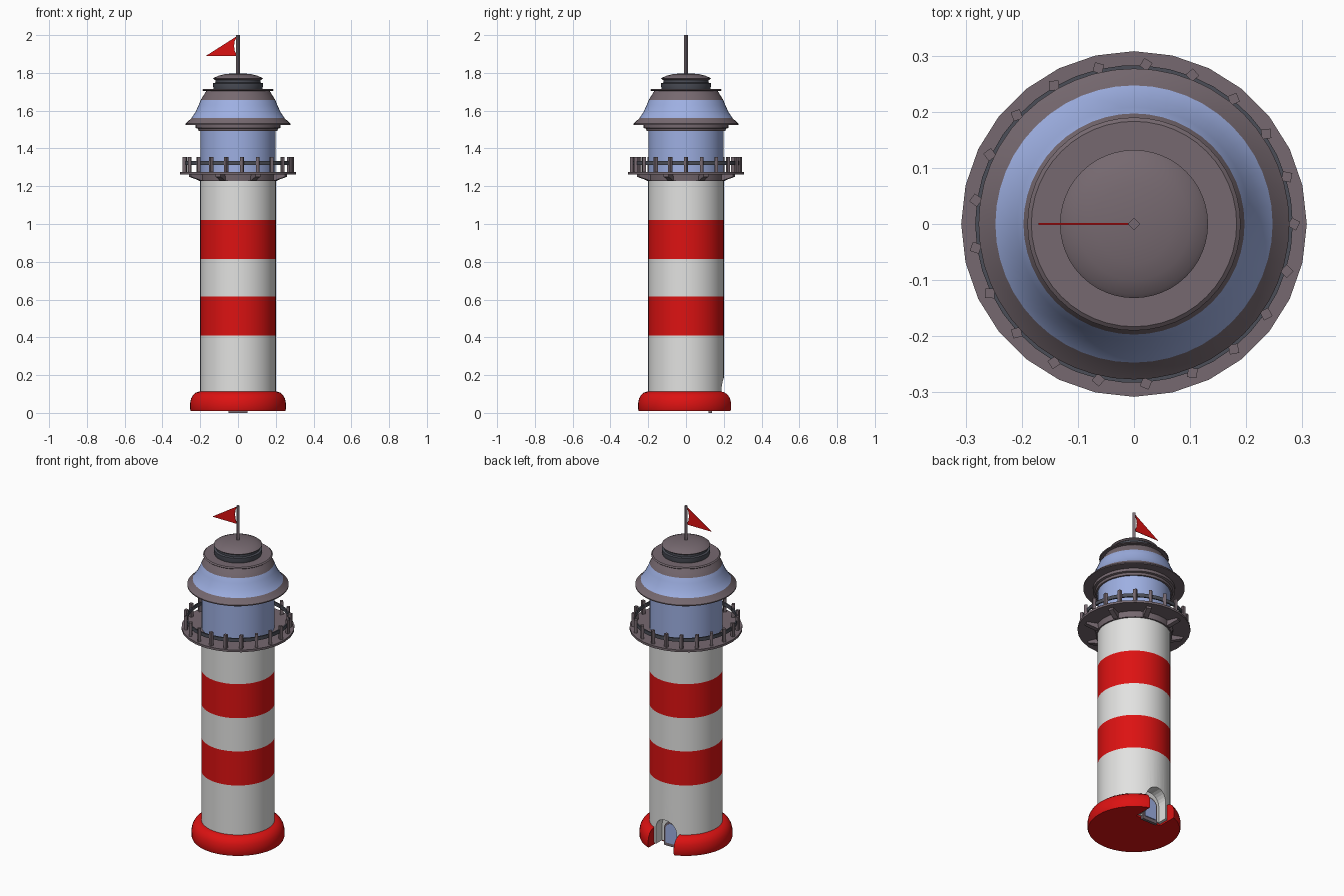
import bpy, bmesh, math
from mathutils import Matrix, Vector

if "Cube" in bpy.data.objects:
    bpy.data.objects.remove(bpy.data.objects["Cube"])


def material(name, rgb):
    m = bpy.data.materials.new(name)
    m.diffuse_color = (*rgb, 1)
    m.use_nodes = True
    m.node_tree.nodes["Principled BSDF"].inputs["Base Color"].default_value = m.diffuse_color
    return m


WHITE = material("white paint", (0.76, 0.76, 0.75))
RED = material("red paint", (0.72, 0.006, 0.006))
BLUE = material("pale blue glass", (0.34, 0.43, 0.76))
BROWN = material("grey brown metal", (0.18, 0.14, 0.16))
SLATE = material("dark slate", (0.07, 0.075, 0.095))


def finish(name, bm, mats, smooth=True):
    bmesh.ops.recalc_face_normals(bm, faces=bm.faces)
    me = bpy.data.meshes.new(name)
    bm.to_mesh(me)
    bm.free()
    for m in mats:
        me.materials.append(m)
    ob = bpy.data.objects.new(name, me)
    bpy.context.collection.objects.link(ob)
    if smooth:
        bpy.ops.object.select_all(action='DESELECT')
        ob.select_set(True)
        bpy.context.view_layer.objects.active = ob
        bpy.ops.object.shade_smooth_by_angle(angle=math.radians(32))
    return ob


def lathe(name, profile, mats, bands=None, sides=48, closed=False):
    """Spin an (r, z) profile; bands gives the material index of each segment."""
    bm = bmesh.new()
    rings = [[bm.verts.new((r * math.cos(a), r * math.sin(a), z))
              for a in (2 * math.pi * i / sides for i in range(sides))]
             for r, z in profile]
    pairs = list(zip(rings, rings[1:]))
    if closed:
        pairs.append((rings[-1], rings[0]))
    for k, (lo, hi) in enumerate(pairs):
        for i in range(sides):
            j = (i + 1) % sides
            f = bm.faces.new((lo[i], lo[j], hi[j], hi[i]))
            f.material_index = bands[k] if bands else 0
    if not closed:
        bm.faces.new(rings[0]).material_index = bands[0] if bands else 0
        bm.faces.new(rings[-1]).material_index = bands[-1] if bands else 0
    return finish(name, bm, mats)


def prism(name, outline, y0, y1, mat, smooth=False):
    """Extrude an (x, z) outline along y."""
    bm = bmesh.new()
    f = bm.faces.new([bm.verts.new((x, y0, z)) for x, z in outline])
    ext = bmesh.ops.extrude_face_region(bm, geom=[f])
    bmesh.ops.translate(bm, vec=(0, y1 - y0, 0),
                        verts=[g for g in ext['geom'] if isinstance(g, bmesh.types.BMVert)])
    return finish(name, bm, [mat], smooth)


def arch(w, z0, top, steps=12):
    """Round-headed doorway outline."""
    pts = [(-w, z0), (w, z0)]
    return pts + [(w * math.cos(math.pi * i / steps), top - w + w * math.sin(math.pi * i / steps))
                  for i in range(steps + 1)]


def cut(target, cutter):
    mod = target.modifiers.new("doorway", 'BOOLEAN')
    mod.object = cutter
    mod.operation = 'DIFFERENCE'
    mod.solver = 'EXACT'
    bpy.context.view_layer.objects.active = target
    bpy.ops.object.modifier_apply(modifier=mod.name)
    bpy.data.objects.remove(cutter)


# Striped tower with arched doorway at the back
tower = lathe("tower", [(0.2, z) for z in (0.02, 0.41, 0.615, 0.815, 1.02, 1.265)],
              [WHITE, RED], [0, 1, 0, 1, 0])
cut(tower, prism("tower_cutter", arch(0.068, -0.1, 0.185), 0.13, 0.4, WHITE))

# Rounded red footing with a gap in front of the door
base = lathe("base", [(0.25, 0.01), (0.254, 0.02), (0.254, 0.05), (0.249, 0.075),
                      (0.238, 0.095), (0.222, 0.108), (0.205, 0.113), (0.19, 0.113)], [RED])
cut(base, prism("base_cutter", [(-0.085, -0.1), (0.085, -0.1), (0.085, 0.3), (-0.085, 0.3)],
                0.12, 0.4, RED))

# Door
prism("door_frame", arch(0.05, 0.0, 0.15), 0.12, 0.137, BROWN)
prism("door_panel", arch(0.038, 0.02, 0.138), 0.13, 0.142, BLUE)

# Balcony deck, collar and rail
lathe("balcony_collar", [(0.2, 1.228), (0.208, 1.228), (0.212, 1.262), (0.2, 1.262)],
      [BROWN], closed=True)
lathe("balcony_deck", [(0.308, 1.262), (0.308, 1.275)], [BROWN], sides=28)
lathe("balcony_rail", [(0.275, 1.312), (0.283, 1.312), (0.283, 1.333), (0.275, 1.333)],
      [SLATE], sides=42, closed=True)

# Railing posts
bm = bmesh.new()
for i in range(21):
    m = (Matrix.Rotation(2 * math.pi * i / 21, 4, 'Z') @ Matrix.Translation((0.285, 0, 1.313))
         @ Matrix.Rotation(0.3, 4, 'Z'))
    bmesh.ops.create_cone(bm, cap_ends=True, segments=4, radius1=0.012, radius2=0.012,
                          depth=0.084, matrix=m)
finish("railing_posts", bm, [BROWN], False)

# Wedge brackets under the deck
bm = bmesh.new()
for i in range(8):
    rot = Matrix.Rotation(2 * math.pi * i / 8 + math.pi / 8, 4, 'Z')
    sides = [[bm.verts.new(rot @ Vector((r, y, z)))
              for r, z in ((0.195, 1.23), (0.215, 1.23), (0.275, 1.25), (0.275, 1.264), (0.195, 1.264))]
             for y in (-0.014, 0.014)]
    bm.faces.new(sides[0])
    bm.faces.new(sides[1])
    for k in range(5):
        n = (k + 1) % 5
        bm.faces.new((sides[0][k], sides[0][n], sides[1][n], sides[1][k]))
finish("balcony_brackets", bm, [BROWN], False)

# Lantern room
lathe("lantern_glass", [(0.199, 1.27), (0.199, 1.495)], [BLUE])
lathe("lantern_collar", [(0.208, 1.492), (0.212, 1.505), (0.224, 1.508), (0.224, 1.53)], [BROWN])

# Flared roof with a glazed band
lathe("roof", [(0.2, 1.525), (0.277, 1.525), (0.277, 1.531), (0.247, 1.56), (0.224, 1.595),
               (0.208, 1.63), (0.197, 1.657), (0.183, 1.68), (0.165, 1.708)],
      [BROWN, BLUE], [0, 0, 0, 1, 1, 1, 0, 0])
lathe("roof_rim", [(0.186, 1.705), (0.19, 1.709), (0.183, 1.715)], [BROWN])

# Vent and domed cap
lathe("roof_vent", [(0.128, 1.712), (0.132, 1.73), (0.132, 1.745), (0.12, 1.748), (0.12, 1.768)], [SLATE])
lathe("roof_cap", [(0.122, 1.762), (0.132, 1.769), (0.125, 1.775), (0.1, 1.786),
                   (0.07, 1.793), (0.035, 1.797), (0.008, 1.798)], [BROWN])

# Flagpole and pennant
bm = bmesh.new()
bmesh.ops.create_cone(bm, cap_ends=True, segments=4, radius1=0.011, radius2=0.011, depth=0.21,
                      matrix=Matrix.Translation((0, 0, 1.895)))
finish("flagpole", bm, [BROWN], False)
prism("flag", [(-0.005, 1.995), (-0.17, 1.89), (-0.005, 1.89), (-0.017, 1.915),
               (-0.021, 1.943), (-0.017, 1.97)], -0.0015, 0.0015, RED)
